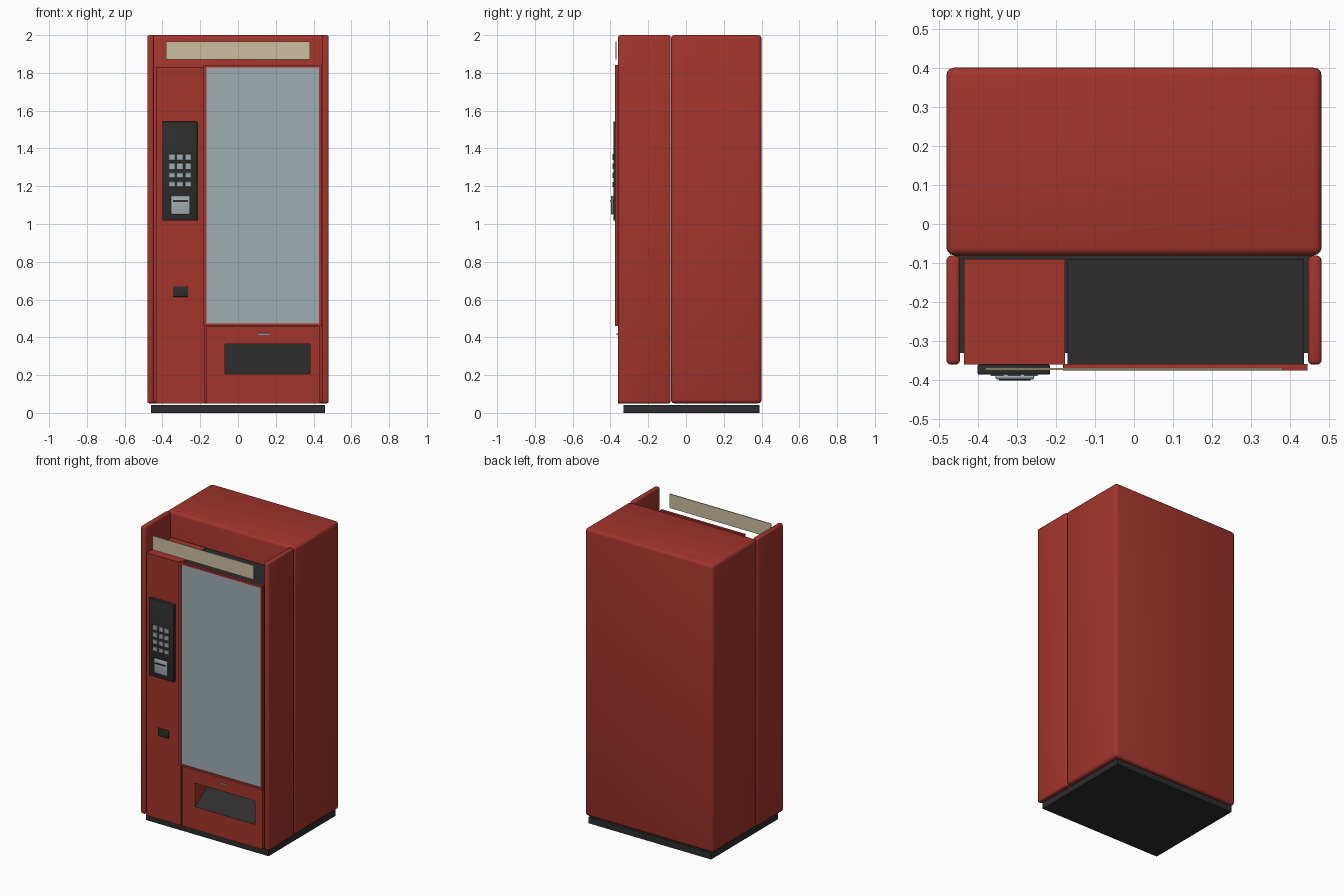
import bpy
import bmesh
from mathutils import Vector

cube = bpy.data.objects.get("Cube")
if cube:
    bpy.data.objects.remove(cube, do_unlink=True)


def material(name, rgb):
    m = bpy.data.materials.new(name)
    m.use_nodes = True
    m.diffuse_color = (*rgb, 1)
    m.node_tree.nodes["Principled BSDF"].inputs["Base Color"].default_value = (*rgb, 1)
    return m


RED = material("red paint", (0.36, 0.035, 0.025))
DARK = material("dark plastic", (0.026, 0.026, 0.026))
GREY = material("pale grey glass", (0.35, 0.42, 0.45))
CREAM = material("cream panel", (0.6, 0.52, 0.35))


def finish(name, bm, mat, bevel=0, segments=3):
    bmesh.ops.recalc_face_normals(bm, faces=bm.faces)
    me = bpy.data.meshes.new(name)
    bm.to_mesh(me)
    bm.free()
    me.materials.append(mat)
    ob = bpy.data.objects.new(name, me)
    bpy.context.collection.objects.link(ob)
    bpy.ops.object.select_all(action="DESELECT")
    bpy.context.view_layer.objects.active = ob
    ob.select_set(True)
    if bevel:
        mod = ob.modifiers.new("Bevel", "BEVEL")
        mod.width, mod.segments = bevel, segments
        bpy.ops.object.modifier_apply(modifier=mod.name)
        bpy.ops.object.shade_smooth_by_angle()
    return ob


def box(name, x, y, z, mat, bevel=0, segments=3):
    """Box from (min, max) ranges on each axis."""
    bm = bmesh.new()
    bmesh.ops.create_cube(bm, size=1)
    for v in bm.verts:
        v.co = Vector([r[0] if c < 0 else r[1] for c, r in zip(v.co, (x, y, z))])
    return finish(name, bm, mat, bevel, segments)


def prism(name, x, profile, mat):
    """Side profile of (y, z) points, extruded along x."""
    bm = bmesh.new()
    face = bm.faces.new([bm.verts.new((x[0], y, z)) for y, z in profile])
    moved = bmesh.ops.extrude_face_region(bm, geom=[face])["geom"]
    bmesh.ops.translate(bm, vec=(x[1] - x[0], 0, 0),
                        verts=[g for g in moved if isinstance(g, bmesh.types.BMVert)])
    return finish(name, bm, mat)


def cut(target, cutter):
    mod = target.modifiers.new("Cut", "BOOLEAN")
    mod.operation, mod.solver, mod.object = "DIFFERENCE", "EXACT", cutter
    bpy.context.view_layer.objects.active = target
    bpy.ops.object.modifier_apply(modifier=mod.name)
    bpy.data.objects.remove(cutter, do_unlink=True)


FRONT, INNER = -0.36, -0.09

# Rear cabinet, plinth and the two side jambs
box("cabinet", (-0.48, 0.48), (-0.08, 0.4), (0.05, 2), RED, 0.02)
box("plinth", (-0.46, 0.46), (-0.33, 0.388), (0, 0.042), DARK)
for side, x in (("right", (-0.48, -0.445)), ("left", (0.445, 0.48))):
    box(side + "_jamb", x, (FRONT, -0.081), (0.05, 2), RED, 0.012)

# Control column and display compartment
box("control_column", (-0.435, -0.176), (FRONT, INNER), (0.05, 1.83), RED)
box("display_compartment", (-0.17, 0.435), (FRONT, INNER), (0.461, 1.828), DARK)

# Window frame with the opening cut through, then the pane
frame = box("window_frame", (-0.182, 0.444), (-0.375, -0.358), (0.46, 1.842), RED)
cut(frame, box("frame_cutter", (-0.166, 0.43), (-0.5, -0.2), (0.474, 1.828), RED))
box("window_pane", (-0.166, 0.43), (-0.37, -0.362), (0.474, 1.828), GREY)

# Lower front with a delivery chute whose sloping flap is dark
lower = box("lower_front", (-0.168, 0.435), (FRONT, INNER), (0.05, 0.458), RED)
cut(lower, prism("chute_cutter", (-0.07, 0.38),
                 [(-0.4, 0.205), (FRONT, 0.205), (-0.11, 0.365), (-0.4, 0.365)], RED))
if DARK.name not in [m.name for m in lower.data.materials if m]:
    lower.data.materials.append(DARK)
dark_slot = [m.name for m in lower.data.materials].index(DARK.name)
for f in lower.data.polygons:
    if f.normal.z > 0.3 and f.normal.y < -0.3:
        f.material_index = dark_slot
box("chute_lock", (0.105, 0.17), (-0.368, FRONT), (0.412, 0.422), GREY, 0.003, 2)

# Header sign
box("header_sign", (-0.38, 0.38), (-0.374, -0.368), (1.87, 1.965), CREAM)

# Keypad panel with keys
box("keypad_panel", (-0.4, -0.215), (-0.385, FRONT), (1.018, 1.542), DARK, 0.003, 2)
for row in range(4):
    for col in range(3):
        x, z = -0.367 + col * 0.043, 1.337 - row * 0.047
        box("key", (x, x + 0.035), (-0.389, -0.384), (z, z + 0.034 - row * 0.002),
            GREY, 0.002, 1)

# Card reader with its slot, and the coin return
box("card_reader", (-0.355, -0.255), (-0.398, -0.384), (1.05, 1.15), GREY, 0.008)
box("card_slot", (-0.345, -0.265), (-0.4, -0.397), (1.116, 1.126), DARK)
box("coin_return", (-0.345, -0.265), (-0.368, FRONT), (0.614, 0.67), DARK, 0.003, 2)
